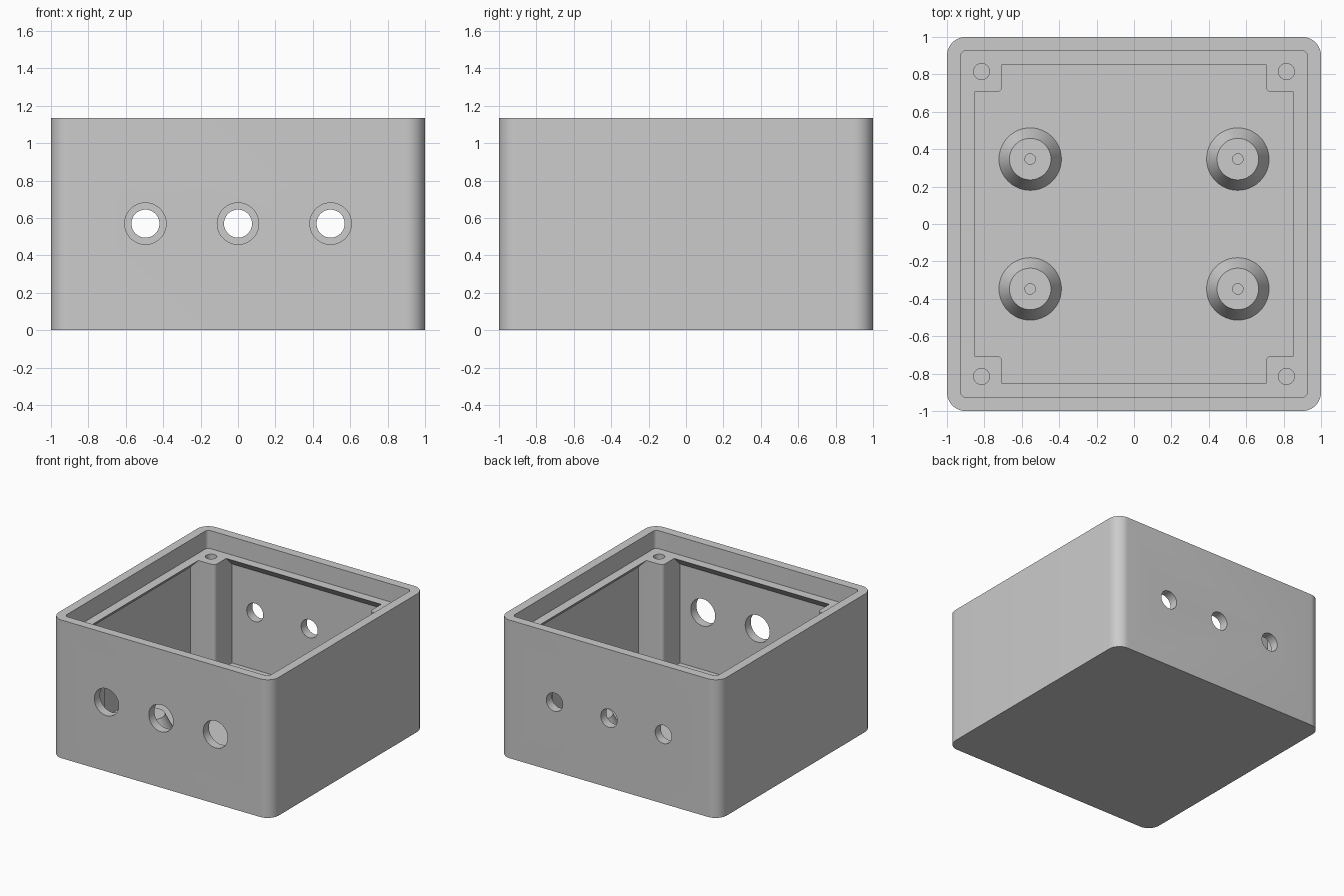
import bpy, bmesh
from math import sin, cos, pi, radians
from mathutils import Matrix

HEIGHT, FLOOR, LEDGE = 1.135, 0.1, 0.987
WALL_IN, LIP_IN, POST = 0.927, 0.853, 0.705

if "Cube" in bpy.data.objects:
    bpy.data.objects.remove(bpy.data.objects["Cube"], do_unlink=True)

grey = bpy.data.materials.new("plain grey")
grey.use_nodes = True
GREY = (0.6, 0.6, 0.6, 1)
grey.diffuse_color = GREY
grey.node_tree.nodes["Principled BSDF"].inputs["Base Color"].default_value = GREY


def make_object(name, bm):
    bmesh.ops.recalc_face_normals(bm, faces=bm.faces)
    mesh = bpy.data.meshes.new(name)
    bm.to_mesh(mesh)
    bm.free()
    mesh.materials.append(grey)
    obj = bpy.data.objects.new(name, mesh)
    bpy.context.collection.objects.link(obj)
    return obj


def four_corners(points):
    """Repeat the outline of the +x +y corner around the z axis."""
    loop = []
    for turn in range(4):
        a = turn * pi / 2
        loop += [(x * cos(a) - y * sin(a), x * sin(a) + y * cos(a)) for x, y in points]
    return loop


def rounded_square(half, radius, steps=12):
    c = half - radius
    return four_corners([(c + radius * cos(i * pi / 2 / steps), c + radius * sin(i * pi / 2 / steps))
                         for i in range(steps + 1)])


def notched_square(half, radius=0.03, steps=8):
    """Square with a square post left standing in each corner."""
    c = POST + radius
    arc = [(c - radius * sin(i * pi / 2 / steps), c - radius * cos(i * pi / 2 / steps))
           for i in range(steps + 1)]
    return four_corners([(half, POST)] + arc + [(POST, half)])


def loft(name, sections):
    """Skin a stack of (outline, z) sections and cap both ends."""
    bm = bmesh.new()
    rings = [[bm.verts.new((x, y, z)) for x, y in outline] for outline, z in sections]
    for low, high in zip(rings, rings[1:]):
        for i in range(len(low)):
            j = (i + 1) % len(low)
            bm.faces.new((low[i], low[j], high[j], high[i]))
    bm.faces.new(rings[0])
    bm.faces.new(rings[-1])
    return make_object(name, bm)


def cylinder(name, radius, depth, location, along_y=False):
    bm = bmesh.new()
    turn = Matrix.Rotation(pi / 2, 4, "X") if along_y else Matrix.Identity(4)
    bmesh.ops.create_cone(bm, cap_ends=True, segments=48, radius1=radius, radius2=radius,
                          depth=depth, matrix=Matrix.Translation(location) @ turn)
    return make_object(name, bm)


def cut(target, cutter):
    cutter.hide_render = True
    mod = target.modifiers.new("cut", "BOOLEAN")
    mod.operation, mod.solver, mod.object = "DIFFERENCE", "EXACT", cutter
    bpy.context.view_layer.objects.active = target
    bpy.ops.object.modifier_apply(modifier=mod.name)
    bpy.data.objects.remove(cutter, do_unlink=True)


def smooth(obj):
    bpy.ops.object.select_all(action="DESELECT")
    obj.select_set(True)
    bpy.context.view_layer.objects.active = obj
    bpy.ops.object.shade_smooth_by_angle(angle=radians(30))


# Outer shell
body = loft("box_body", [(rounded_square(1, 0.1), 0), (rounded_square(1, 0.1), HEIGHT)])

# Recess for the lid, then the cavity with its sloped lip and corner posts
recess = rounded_square(WALL_IN, 0.03, 6)
cut(body, loft("recess_cutter", [(recess, LEDGE), (recess, HEIGHT + 0.1)]))
cut(body, loft("cavity_cutter", [(notched_square(WALL_IN), FLOOR),
                                 (notched_square(WALL_IN), LEDGE - WALL_IN + LIP_IN),
                                 (notched_square(LIP_IN), LEDGE),
                                 (notched_square(LIP_IN), LEDGE + 0.05)]))

# Screw holes in the corner posts
for sx in (-1, 1):
    for sy in (-1, 1):
        cut(body, cylinder("screw_cutter", 0.043, 0.8, (sx * 0.815, sy * 0.815, LEDGE)))

# Three large holes in the front wall, three small ones in the back wall
for x in (-0.495, 0, 0.495):
    cut(body, cylinder("front_hole_cutter", 0.111, 0.3, (x, -1, 0.57), True))
    cut(body, cylinder("back_hole_cutter", 0.075, 0.3, (x, 1, 0.57), True))
smooth(body)

# Tapered standoffs with pilot holes, turned from a profile
top = FLOOR + 0.11
profile = [(0, FLOOR + 0.005), (0.028, FLOOR + 0.005), (0.028, top), (0.111, top), (0.167, FLOOR)]
for side, sx in (("right", -1), ("left", 1)):
    for end, sy in (("front", -1), ("back", 1)):
        bm = bmesh.new()
        verts = [bm.verts.new((r, 0, z)) for r, z in profile]
        edges = [bm.edges.new(pair) for pair in zip(verts, verts[1:])]
        bmesh.ops.spin(bm, geom=verts + edges, cent=(0, 0, 0), axis=(0, 0, 1),
                       angle=2 * pi, steps=48)
        bmesh.ops.remove_doubles(bm, verts=bm.verts, dist=0.0005)
        standoff = make_object(f"standoff_{end}_{side}", bm)
        standoff.location = (sx * 0.555, sy * 0.347, 0)
        smooth(standoff)
